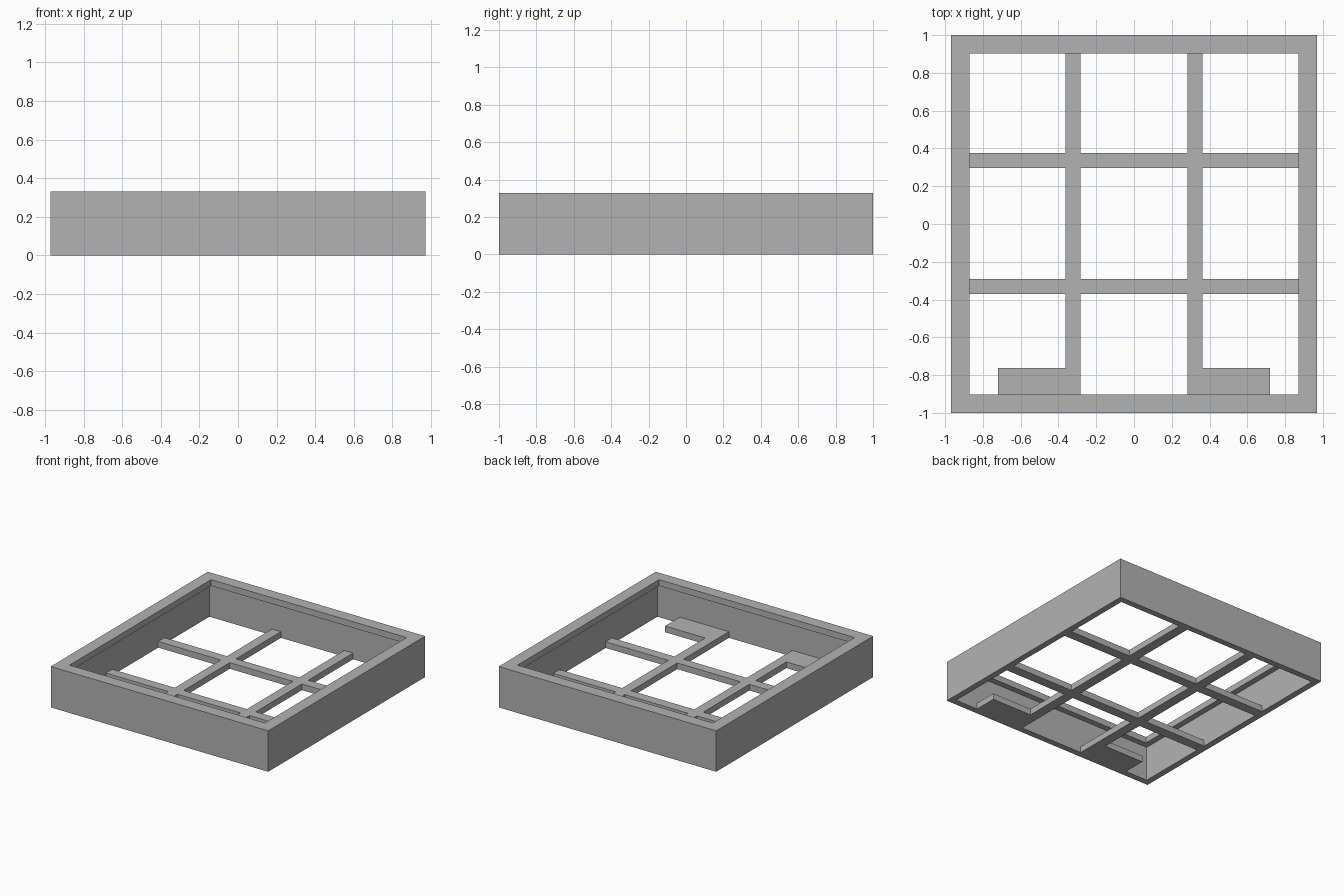
import bpy
import bmesh

cube = bpy.data.objects.get("Cube")
if cube:
    bpy.data.objects.remove(cube, do_unlink=True)

grey = bpy.data.materials.new("plain_grey")
grey.use_nodes = True
grey.diffuse_color = (0.45, 0.45, 0.45, 1)
grey.node_tree.nodes["Principled BSDF"].inputs["Base Color"].default_value = (0.45, 0.45, 0.45, 1)

HALF_X, HALF_Y, HEIGHT = 0.97, 1.0, 0.33
WALL, LIP, THICK = 0.05, 0.098, 0.05


def finish(name, bm):
    bmesh.ops.recalc_face_normals(bm, faces=bm.faces[:])
    mesh = bpy.data.meshes.new(name)
    bm.to_mesh(mesh)
    bm.free()
    mesh.materials.append(grey)
    obj = bpy.data.objects.new(name, mesh)
    bpy.context.collection.objects.link(obj)
    return obj


# Rectangular frame: an L-shaped section (inset, height) swept round four corners
section = [(0, 0), (0, HEIGHT), (LIP, HEIGHT), (LIP, HEIGHT - THICK),
           (WALL, HEIGHT - THICK), (WALL, 0)]
bm = bmesh.new()
rings = []
for inset, z in section:
    rings.append([bm.verts.new((sx * (HALF_X - inset), sy * (HALF_Y - inset), z))
                  for sx, sy in ((-1, -1), (1, -1), (1, 1), (-1, 1))])
for i, ring in enumerate(rings):
    after = rings[(i + 1) % len(rings)]
    for j in range(4):
        k = (j + 1) % 4
        bm.faces.new((ring[j], ring[k], after[k], after[j]))
finish("outer_frame", bm)

# Crossing bars and two front pads, flush with the base: filled cells of a grid
end_x, end_y = HALF_X - WALL, HALF_Y - WALL
xs = [-end_x, -0.72, -0.362, -0.282, 0.282, 0.362, 0.72, end_x]
ys = [-end_y, -0.762, -0.37, -0.29, 0.297, 0.377, end_y]
bar_columns, bar_rows, pad_columns = (2, 4), (2, 4), (1, 5)

bm = bmesh.new()
grid = [[bm.verts.new((x, y, 0)) for y in ys] for x in xs]
for i in range(len(xs) - 1):
    for j in range(len(ys) - 1):
        is_pad = j == 0 and i in pad_columns
        if i in bar_columns or j in bar_rows or is_pad:
            bm.faces.new((grid[i][j], grid[i + 1][j], grid[i + 1][j + 1], grid[i][j + 1]))
loose = [v for v in bm.verts if not v.link_faces]
bmesh.ops.delete(bm, geom=loose, context="VERTS")
base = bm.faces[:]
copy = bmesh.ops.extrude_face_region(bm, geom=base, use_keep_orig=True)
top_verts = [g for g in copy["geom"] if isinstance(g, bmesh.types.BMVert)]
bmesh.ops.translate(bm, verts=top_verts, vec=(0, 0, THICK))
finish("base_lattice", bm)
